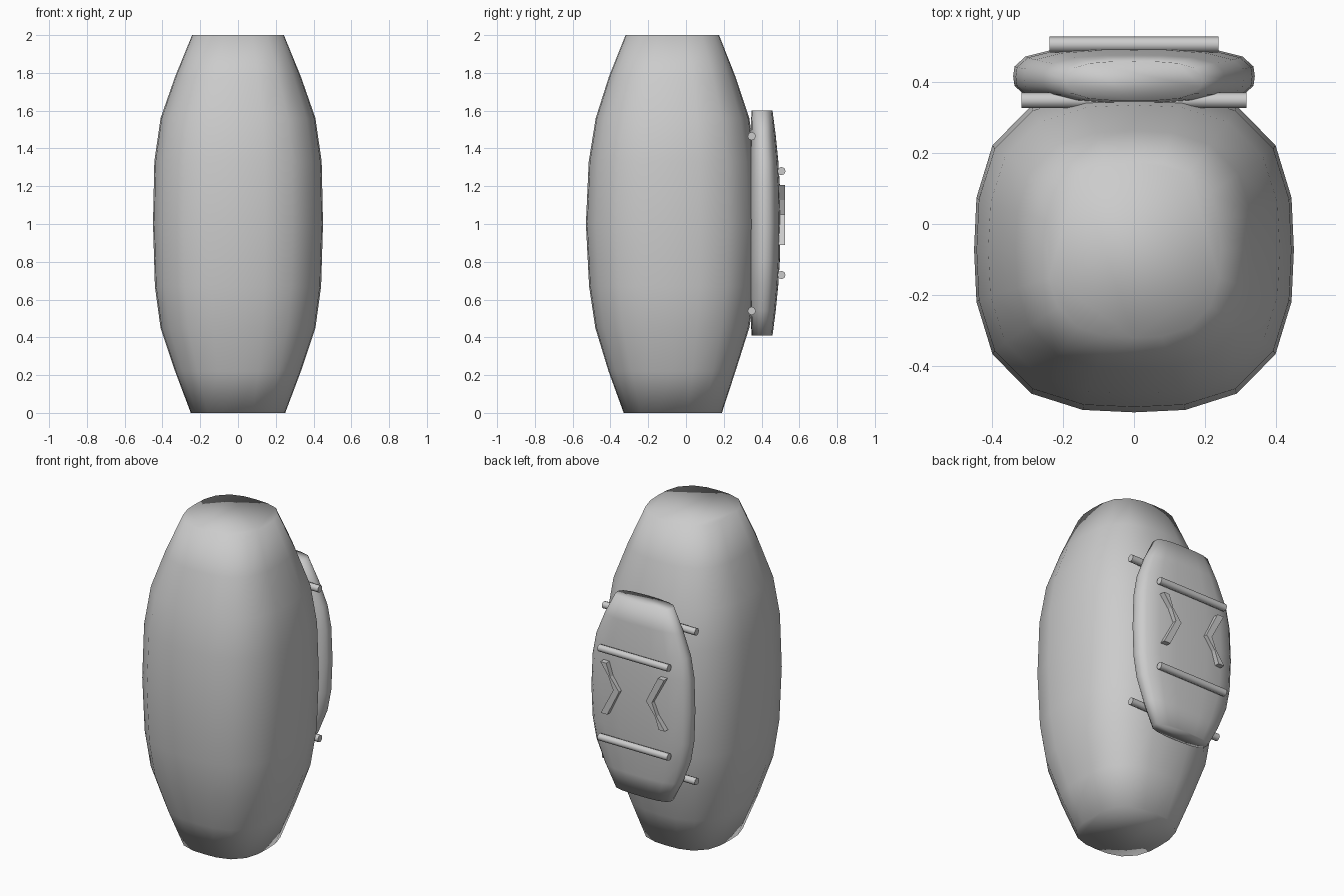
import bpy, bmesh, math
from mathutils import Vector

if "Cube" in bpy.data.objects:
    bpy.data.objects.remove(bpy.data.objects["Cube"])


def finish(name, bm, smooth=True):
    bmesh.ops.recalc_face_normals(bm, faces=bm.faces)
    me = bpy.data.meshes.new(name)
    bm.to_mesh(me)
    bm.free()
    ob = bpy.data.objects.new(name, me)
    bpy.context.collection.objects.link(ob)
    for p in me.polygons:
        p.use_smooth = smooth
    return ob


def skin(bm, rings):
    loops = [[bm.verts.new(p) for p in r] for r in rings]
    n = len(loops[0])
    for a, b in zip(loops, loops[1:]):
        for i in range(n):
            j = (i + 1) % n
            bm.faces.new((a[i], a[j], b[j], b[i]))
    bm.faces.new(loops[0])
    bm.faces.new(loops[-1])


def barrel(name, profile, n=20, power=3.0):
    # profile rows: z, half width in x, front y, back y
    bm = bmesh.new()
    rings = []
    for z, hx, y0, y1 in profile:
        ring = []
        for i in range(n):
            a = 2 * math.pi * i / n
            c, s = math.cos(a), math.sin(a)
            r = (abs(c) ** power + abs(s) ** power) ** (-1 / power)
            ring.append((hx * c * r, (y0 + y1) / 2 + (y1 - y0) / 2 * s * r, z))
        rings.append(ring)
    skin(bm, rings)
    return finish(name, bm)


def rod(name, half, y, z, radius=0.022, n=8):
    bm = bmesh.new()
    skin(bm, [[(x, y + radius * math.cos(2 * math.pi * i / n),
                z + radius * math.sin(2 * math.pi * i / n)) for i in range(n)]
              for x in (-half, half)])
    ob = finish(name, bm)
    ob.data.set_sharp_from_angle(angle=math.radians(50))
    return ob


# Main barrel-shaped body
barrel("body", [
    (0.00, 0.250, -0.330, 0.190), (0.22, 0.333, -0.410, 0.262),
    (0.45, 0.410, -0.480, 0.335), (0.67, 0.440, -0.513, 0.370),
    (1.00, 0.450, -0.530, 0.385), (1.33, 0.443, -0.515, 0.370),
    (1.56, 0.410, -0.478, 0.335), (1.78, 0.333, -0.408, 0.262),
    (2.00, 0.243, -0.320, 0.175)], power=2.8)

# Flat pack on the back
barrel("back_pack", [
    (0.41, 0.190, 0.347, 0.458), (0.54, 0.255, 0.341, 0.475),
    (0.68, 0.310, 0.336, 0.489), (0.81, 0.333, 0.332, 0.497),
    (1.00, 0.340, 0.331, 0.501), (1.20, 0.333, 0.332, 0.497),
    (1.33, 0.310, 0.336, 0.489), (1.47, 0.255, 0.341, 0.475),
    (1.60, 0.190, 0.347, 0.458)], power=3.0)

# Cross rods holding the pack and rods on its outer face
for tag, half, y, zs in (("mount_rod", 0.317, 0.348, (0.54, 1.465)),
                         ("outer_rod", 0.238, 0.505, (0.73, 1.28))):
    for side, z in zip(("lower", "upper"), zs):
        rod(f"{tag}_{side}", half, y, z)

# Bent clips: each has one plain arm and one twisted, pinched arm
path = [(0.200, 0.158, 0.020), (0.158, 0.080, 0.006),
        (0.112, 0.003, 0.020), (0.195, -0.158, 0.022)]
for side, sgn in (("left", 1), ("right", -1)):
    bm = bmesh.new()
    rings = []
    for x, z, w in path:
        px, pz = sgn * x, 1.048 + sgn * z
        rings.append([Vector((px - w, 0.488, pz)), Vector((px + w, 0.488, pz)),
                      Vector((px + w, 0.523, pz)), Vector((px - w, 0.523, pz))])
    skin(bm, rings)
    finish(f"clip_{side}", bm, smooth=False)
